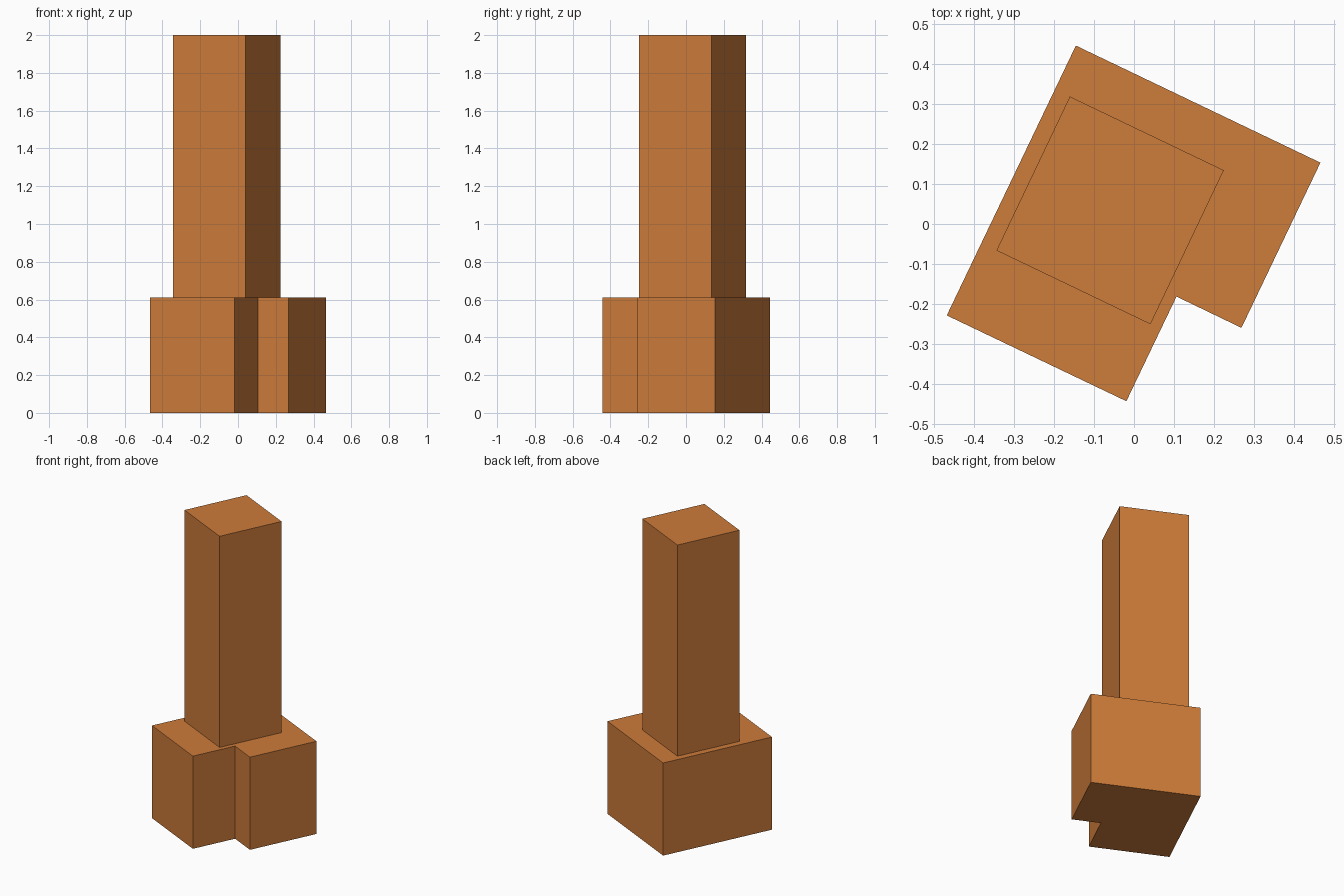
import bpy
import bmesh

if "Cube" in bpy.data.objects:
    bpy.data.objects.remove(bpy.data.objects["Cube"])

clay = bpy.data.materials.new("orange_clay")
clay.diffuse_color = (0.61, 0.2, 0.042, 1.0)
clay.use_nodes = True
clay.node_tree.nodes["Principled BSDF"].inputs["Base Color"].default_value = clay.diffuse_color


def extrude_profile(name, outline, z0, z1):
    """Flat-faced prism from a counter-clockwise plan outline."""
    bm = bmesh.new()
    floor = bm.faces.new([bm.verts.new((x, y, z0)) for x, y in outline])
    top = bmesh.ops.extrude_face_region(bm, geom=[floor], use_keep_orig=True)
    for v in top["geom"]:
        if isinstance(v, bmesh.types.BMVert):
            v.co.z = z1
    bmesh.ops.recalc_face_normals(bm, faces=bm.faces)
    mesh = bpy.data.meshes.new(name)
    bm.to_mesh(mesh)
    bm.free()
    mesh.materials.append(clay)
    obj = bpy.data.objects.new(name, mesh)
    bpy.context.collection.objects.link(obj)
    return obj


BASE_TOP = 0.61

# Podium: rotated block with a notched corner
extrude_profile("podium", [(-0.145, 0.445), (-0.467, -0.228), (-0.019, -0.442),
                           (0.106, -0.181), (0.268, -0.259), (0.465, 0.153)],
                0.0, BASE_TOP)

# Tower: tall square shaft standing on the podium
extrude_profile("tower", [(-0.160, 0.318), (-0.343, -0.066),
                          (0.041, -0.250), (0.224, 0.134)],
                BASE_TOP, 2.0)
